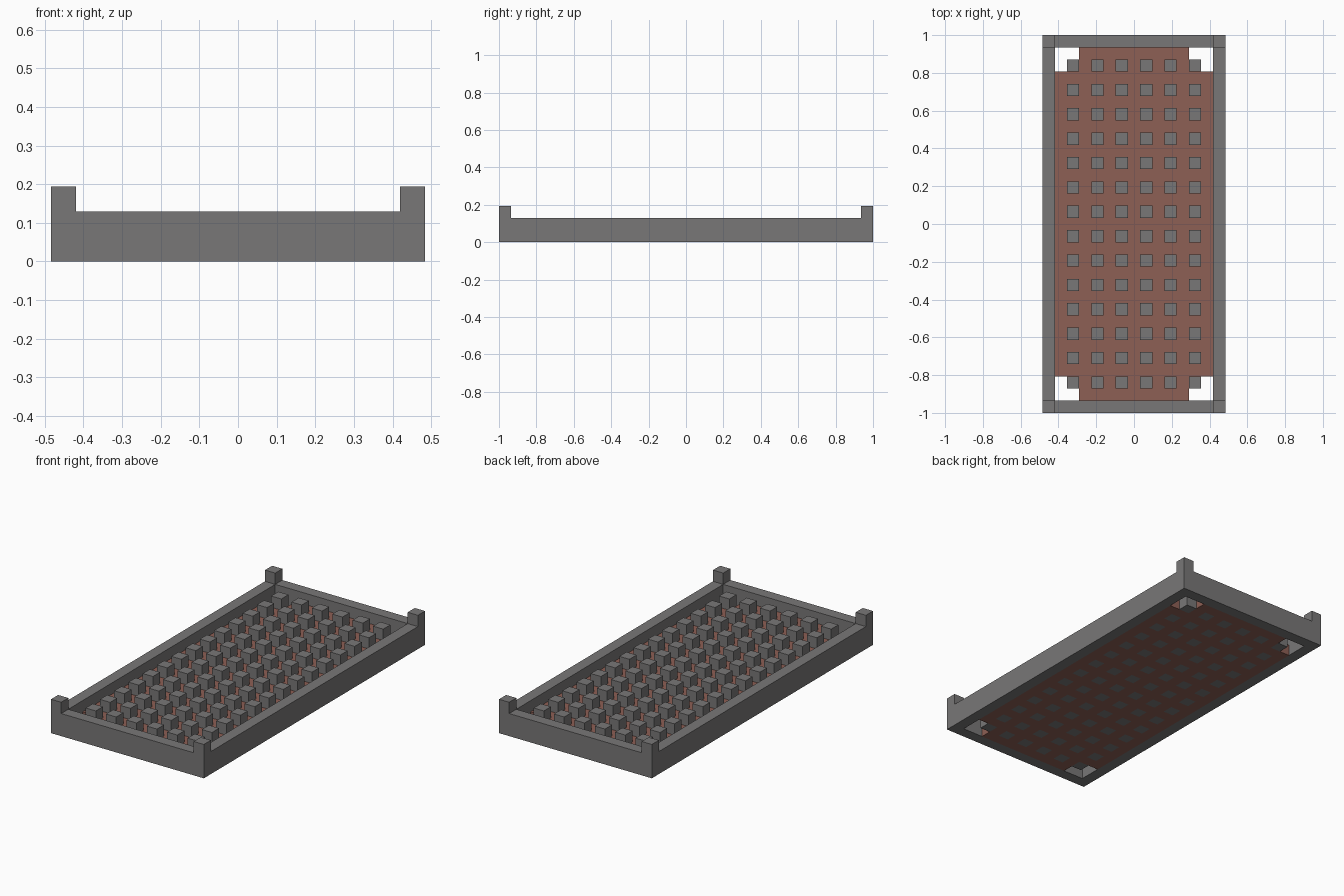
import bpy
import bmesh
from mathutils import Matrix, Vector

cube = bpy.data.objects.get("Cube")
if cube:
    bpy.data.objects.remove(cube, do_unlink=True)

U = 2 / 31              # one module: rail width, peg width, plate thickness
COLS, ROWS = 13, 29     # bed size in modules


def make_material(name, rgb):
    mat = bpy.data.materials.new(name)
    mat.use_nodes = True
    mat.diffuse_color = (*rgb, 1)
    mat.node_tree.nodes["Principled BSDF"].inputs["Base Color"].default_value = (*rgb, 1)
    return mat


grey = make_material("stone grey", (0.19, 0.185, 0.185))
clay = make_material("clay red", (0.27, 0.115, 0.09))


def make_object(name, bm, materials):
    mesh = bpy.data.meshes.new(name)
    bm.to_mesh(mesh)
    bm.free()
    for mat in materials:
        mesh.materials.append(mat)
    obj = bpy.data.objects.new(name, mesh)
    bpy.context.collection.objects.link(obj)
    return obj


def box(name, x, y, size):
    """Grey box standing on the ground, in modules."""
    bm = bmesh.new()
    bmesh.ops.create_cube(bm, size=1)
    bmesh.ops.scale(bm, vec=Vector(size) * U, verts=bm.verts)
    bmesh.ops.translate(bm, vec=Vector((x, y, size[2] / 2)) * U, verts=bm.verts)
    return make_object(name, bm, [grey])


# Frame: low rails between taller corner posts
edge_x, edge_y = (COLS + 1) / 2, (ROWS + 1) / 2
for sx, side in ((-1, "right"), (1, "left")):
    box(side + "_rail", sx * edge_x, 0, (1, ROWS, 2))
    for sy, end in ((-1, "front"), (1, "back")):
        box(f"{end}_{side}_post", sx * edge_x, sy * edge_y, (1, 1, 3))
for sy, end in ((-1, "front"), (1, "back")):
    box(end + "_rail", 0, sy * edge_y, (COLS, 1, 2))


def cell(p):
    return int(p.x / U + COLS / 2), int(p.y / U + ROWS / 2)


def is_peg(p):
    i, j = cell(p)
    return i % 2 == 1 and j % 2 == 1


def is_notch(p):
    i, j = cell(p)
    corner = min(i, COLS - 1 - i) < 2 and min(j, ROWS - 1 - j) < 2
    return corner and not is_peg(p)


# Bed: notched plate with a regular field of square pegs
bm = bmesh.new()
bmesh.ops.create_grid(bm, x_segments=COLS, y_segments=ROWS, size=0.5,
                      matrix=Matrix.Diagonal((COLS * U, ROWS * U, 1, 1)))
notches = [f for f in bm.faces if is_notch(f.calc_center_median())]
bmesh.ops.delete(bm, geom=notches, context='FACES')

# Plate thickness
result = bmesh.ops.extrude_face_region(bm, geom=bm.faces[:], use_keep_orig=True)
top_verts = [g for g in result["geom"] if isinstance(g, bmesh.types.BMVert)]
top_faces = [g for g in result["geom"] if isinstance(g, bmesh.types.BMFace)]
bmesh.ops.translate(bm, vec=(0, 0, U), verts=top_verts)

# Pegs
pegs = [f for f in top_faces if is_peg(f.calc_center_median())]
raised = bmesh.ops.extrude_discrete_faces(bm, faces=pegs)["faces"]
bmesh.ops.translate(bm, vec=(0, 0, U), verts=list({v for f in raised for v in f.verts}))
bmesh.ops.recalc_face_normals(bm, faces=bm.faces)

# Faces belonging to a peg cell are grey, the rest clay
for f in bm.faces:
    inside = f.calc_center_median() - f.normal * U * 0.25
    f.material_index = 0 if is_peg(inside) else 1
make_object("pegged_bed", bm, [grey, clay])
